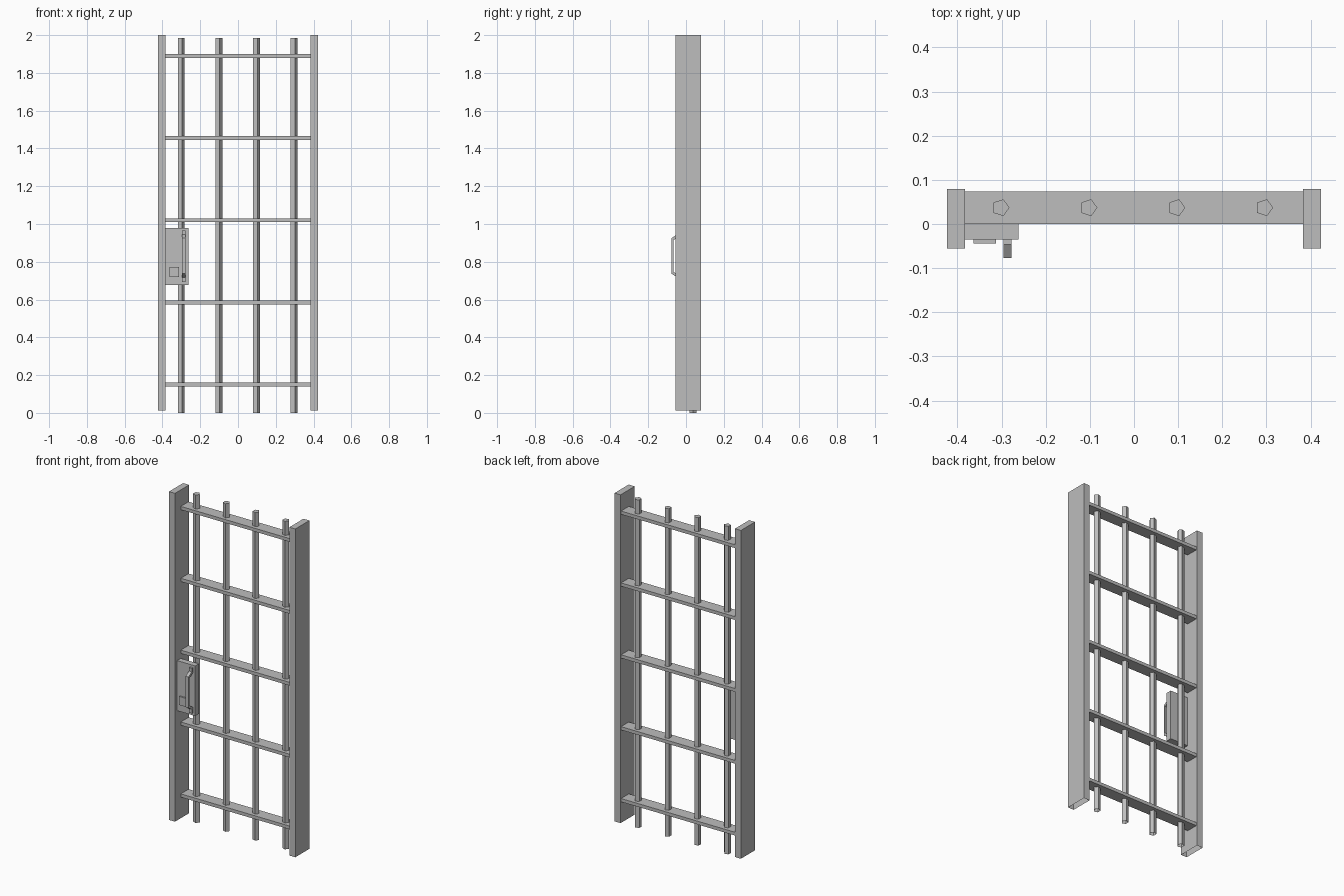
import bpy, bmesh, math

cube = bpy.data.objects.get("Cube")
if cube:
    bpy.data.objects.remove(cube, do_unlink=True)

steel = bpy.data.materials.new("grey_steel")
steel.use_nodes = True
colour = (0.51, 0.51, 0.51, 1)
steel.diffuse_color = colour
steel.node_tree.nodes["Principled BSDF"].inputs["Base Color"].default_value = colour


def finish(bm, name, open_bottom=False):
    bmesh.ops.recalc_face_normals(bm, faces=bm.faces)
    if open_bottom:
        low = [f for f in bm.faces if f.normal.z < -0.9]
        bmesh.ops.delete(bm, geom=low, context='FACES_ONLY')
    mesh = bpy.data.meshes.new(name)
    bm.to_mesh(mesh)
    bm.free()
    mesh.materials.append(steel)
    obj = bpy.data.objects.new(name, mesh)
    bpy.context.collection.objects.link(obj)
    return obj


def box(name, x, y, z, open_bottom=False):
    bm = bmesh.new()
    bmesh.ops.create_cube(bm, size=1)
    for v in bm.verts:
        for i, (low, high) in enumerate((x, y, z)):
            v.co[i] = high if v.co[i] > 0 else low
    return finish(bm, name, open_bottom)


def prism(name, points, offset, open_bottom=False):
    """Extrude a closed outline along the offset vector."""
    bm = bmesh.new()
    face = bm.faces.new([bm.verts.new(p) for p in points])
    geom = bmesh.ops.extrude_face_region(bm, geom=[face], use_keep_orig=True)["geom"]
    top = [g for g in geom if isinstance(g, bmesh.types.BMVert)]
    bmesh.ops.translate(bm, verts=top, vec=offset)
    return finish(bm, name, open_bottom)


# Side posts, hollow at the foot
for name, x in (("right_post", -0.403), ("left_post", 0.403)):
    box(name, (x - 0.02, x + 0.02), (-0.056, 0.079), (0.013, 2), True)

# Flat cross rails
for i in range(5):
    z = 0.15 + 0.435 * i
    box(f"cross_rail_{i + 1}", (-0.384, 0.384), (0, 0.074), (z - 0.01, z + 0.01))

# Five-sided upright bars
for i in range(4):
    x = -0.302 + 0.199 * i
    ring = [(x + 0.02 * math.cos(a), 0.037 + 0.02 * math.sin(a), 0)
            for a in (math.tau * k / 5 for k in range(5))]
    prism(f"upright_bar_{i + 1}", ring, (0, 0, 1.985), True)

# Lock case with keyhole plate
box("lock_case", (-0.384, -0.262), (-0.035, 0), (0.677, 0.98))
box("keyhole_plate", (-0.363, -0.313), (-0.044, -0.035), (0.72, 0.772))

# Bent pull handle: outer outline down, inner outline back up
outer = [(-0.035, 0.965), (-0.046, 0.965), (-0.046, 0.945), (-0.077, 0.925),
         (-0.077, 0.737), (-0.046, 0.717), (-0.046, 0.692), (-0.035, 0.692)]
inner = [(-0.035, 0.727), (-0.066, 0.747), (-0.066, 0.915), (-0.035, 0.935)]
prism("lock_handle", [(-0.296, y, z) for y, z in outer + inner], (0.019, 0, 0))
